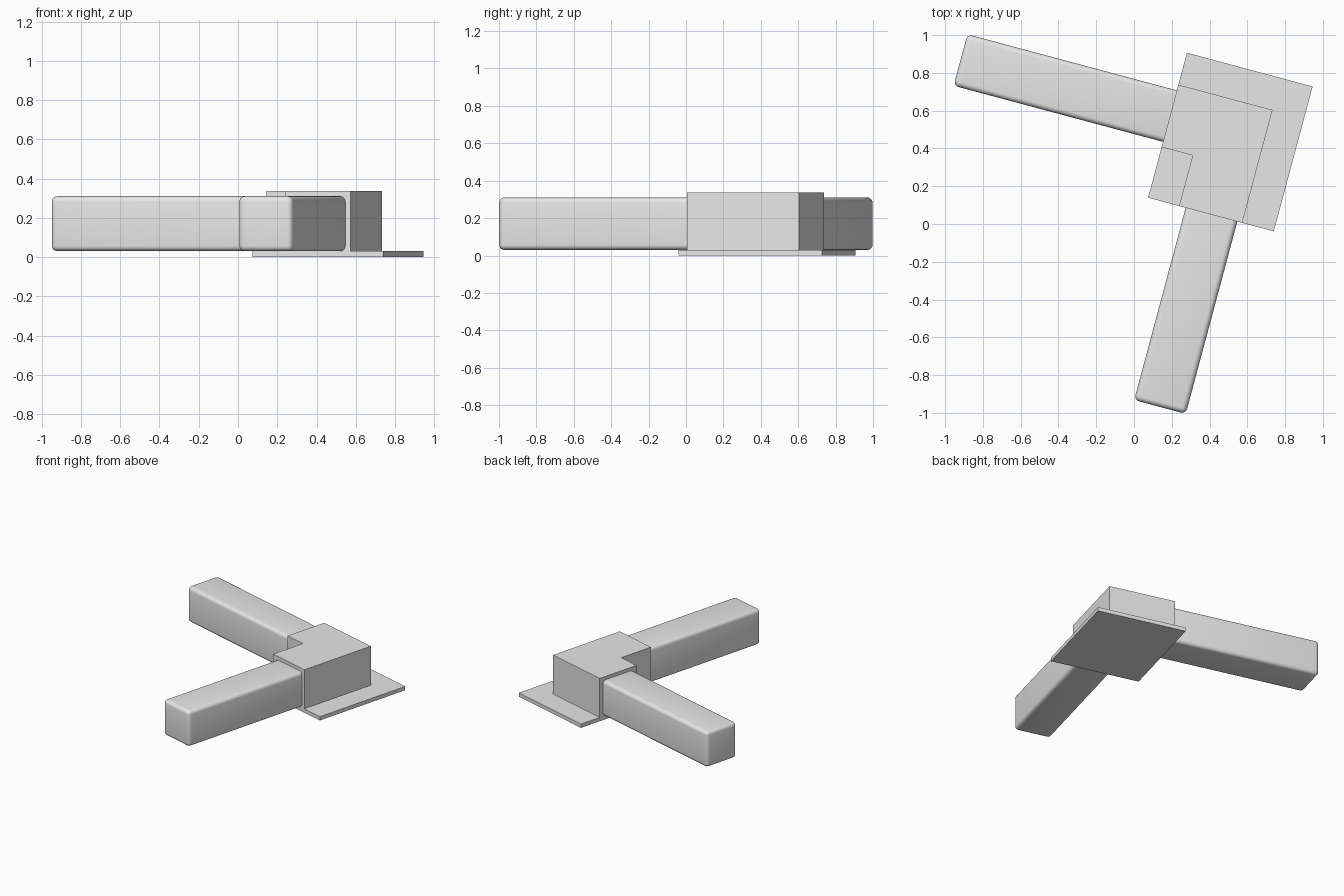
import bpy, bmesh, math
from mathutils import Matrix

if "Cube" in bpy.data.objects:
    bpy.data.objects.remove(bpy.data.objects["Cube"])

TURN = Matrix.Rotation(math.radians(-15), 4, 'Z')  # whole model is turned in plan

grey = bpy.data.materials.new("plain_grey")
grey.diffuse_color = (0.8, 0.8, 0.8, 1)
grey.use_nodes = True
grey.node_tree.nodes["Principled BSDF"].inputs["Base Color"].default_value = grey.diffuse_color


def prism(name, outline, z0, z1):
    """Extrude a plan outline from z0 to z1."""
    bm = bmesh.new()
    face = bm.faces.new([bm.verts.new((x, y, z0)) for x, y in outline])
    ext = bmesh.ops.extrude_face_region(bm, geom=[face])
    for v in ext["geom"]:
        if isinstance(v, bmesh.types.BMVert):
            v.co.z = z1
    bmesh.ops.recalc_face_normals(bm, faces=bm.faces)
    mesh = bpy.data.meshes.new(name)
    bm.to_mesh(mesh)
    bm.free()
    mesh.materials.append(grey)
    obj = bpy.data.objects.new(name, mesh)
    obj.matrix_world = TURN
    bpy.context.collection.objects.link(obj)
    return obj


def rect(x0, x1, y0, y1):
    return [(x0, y0), (x1, y0), (x1, y1), (x0, y1)]


def rounded_bar(name, outline):
    """Square bar with softly rounded edges."""
    bar = prism(name, outline, 0.03, 0.31)
    bevel = bar.modifiers.new("soft_edges", 'BEVEL')
    bevel.width = 0.028
    bevel.segments = 5
    bpy.ops.object.select_all(action='DESELECT')
    bar.select_set(True)
    bpy.context.view_layer.objects.active = bar
    bpy.ops.object.modifier_apply(modifier="soft_edges")
    bpy.ops.object.shade_smooth_by_angle(angle=math.radians(35))


# Flat mounting plate
prism("base_plate", rect(0.036, 0.725, 0.154, 0.948), 0.0, 0.03)

# L-shaped corner housing
prism("corner_housing", [(0.206, 0.154), (0.552, 0.154), (0.552, 0.773),
                         (0.036, 0.773), (0.036, 0.431), (0.206, 0.431)], 0.028, 0.337)

# Two bars plugged into the housing
rounded_bar("front_bar", rect(0.242, 0.525, -0.9, 0.45))
rounded_bar("side_bar", rect(-1.112, 0.24, 0.46, 0.742))
